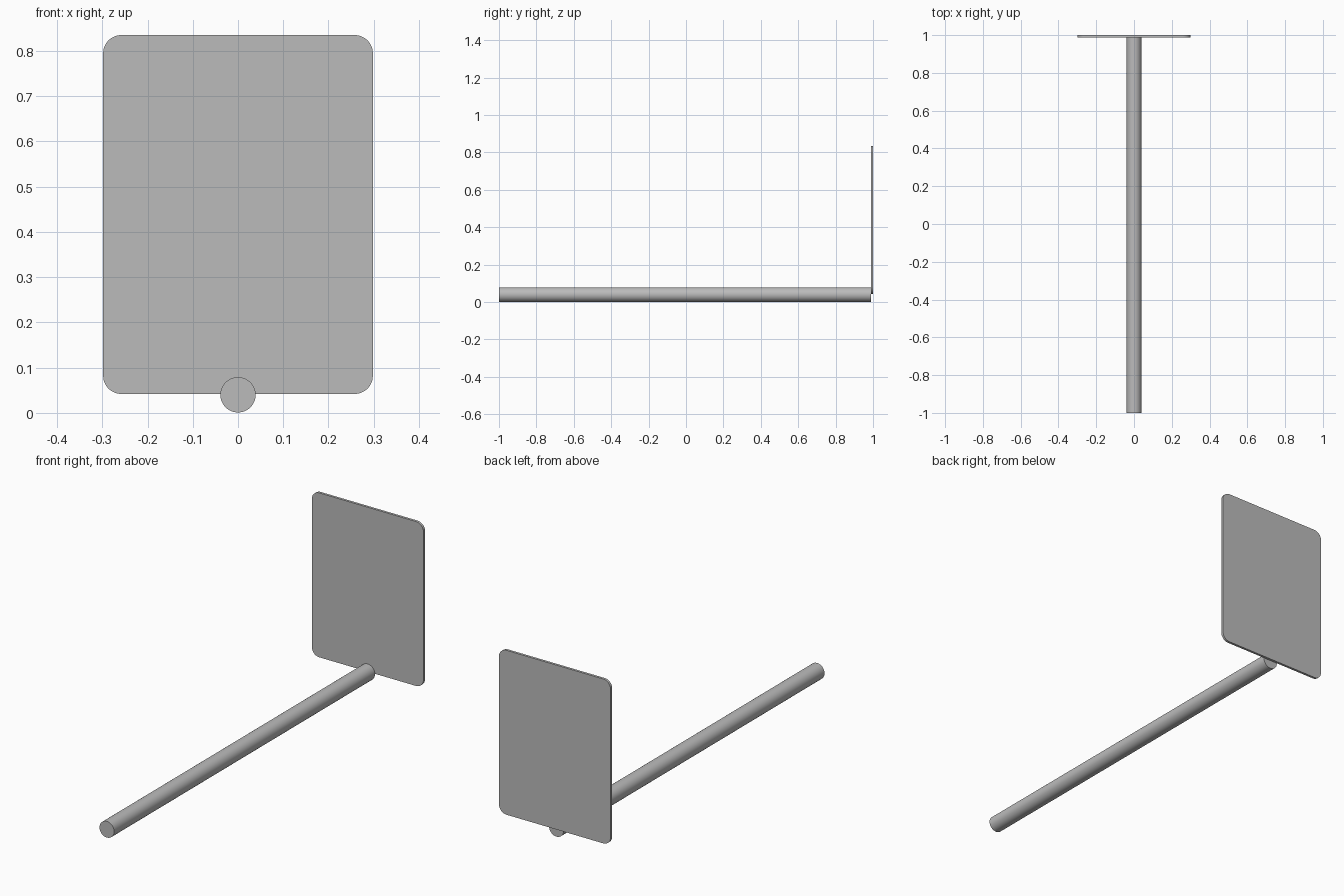
import bpy
import bmesh
from math import pi, radians, sin, cos
from mathutils import Matrix, Vector

cube = bpy.data.objects.get("Cube")
if cube:
    bpy.data.objects.remove(cube, do_unlink=True)

grey = bpy.data.materials.new("plain grey")
grey.use_nodes = True
grey.diffuse_color = (0.5, 0.5, 0.5, 1)
grey.node_tree.nodes["Principled BSDF"].inputs["Base Color"].default_value = grey.diffuse_color

ROD_RADIUS = 0.039
ROD_Z = 0.04
PLATE_FRONT, PLATE_BACK = 0.988, 1.0
PLATE_HALF_WIDTH = 0.298
PLATE_BOTTOM, PLATE_TOP = 0.042, 0.835
CORNER = 0.04


def finish(name, bm):
    bmesh.ops.recalc_face_normals(bm, faces=bm.faces[:])
    mesh = bpy.data.meshes.new(name)
    bm.to_mesh(mesh)
    bm.free()
    mesh.materials.append(grey)
    obj = bpy.data.objects.new(name, mesh)
    bpy.context.collection.objects.link(obj)
    bpy.ops.object.select_all(action="DESELECT")
    obj.select_set(True)
    bpy.context.view_layer.objects.active = obj
    bpy.ops.object.shade_smooth_by_angle(angle=radians(30))
    return obj


# Long round rod, lying along y and ending at the plate
bm = bmesh.new()
length = PLATE_FRONT + 1
place = Matrix.Translation((0, PLATE_FRONT - length / 2, ROD_Z)) @ Matrix.Rotation(pi / 2, 4, "X")
bmesh.ops.create_cone(bm, cap_ends=True, segments=64, radius1=ROD_RADIUS,
                      radius2=ROD_RADIUS, depth=length, matrix=place)
finish("rod", bm)

# Thin upright plate with rounded corners
bm = bmesh.new()
cx = PLATE_HALF_WIDTH - CORNER
low, high = PLATE_BOTTOM + CORNER, PLATE_TOP - CORNER
STEPS = 12
outline = []
for quarter, (x, z) in enumerate([(cx, high), (-cx, high), (-cx, low), (cx, low)]):
    for i in range(STEPS + 1):
        a = (quarter + i / STEPS) * pi / 2
        outline.append(bm.verts.new((x + CORNER * cos(a), PLATE_FRONT, z + CORNER * sin(a))))
face = bm.faces.new(outline)
grown = bmesh.ops.extrude_face_region(bm, geom=[face], use_keep_orig=True)
bmesh.ops.translate(bm, vec=Vector((0, PLATE_BACK - PLATE_FRONT, 0)),
                    verts=[v for v in grown["geom"] if isinstance(v, bmesh.types.BMVert)])
finish("plate", bm)
